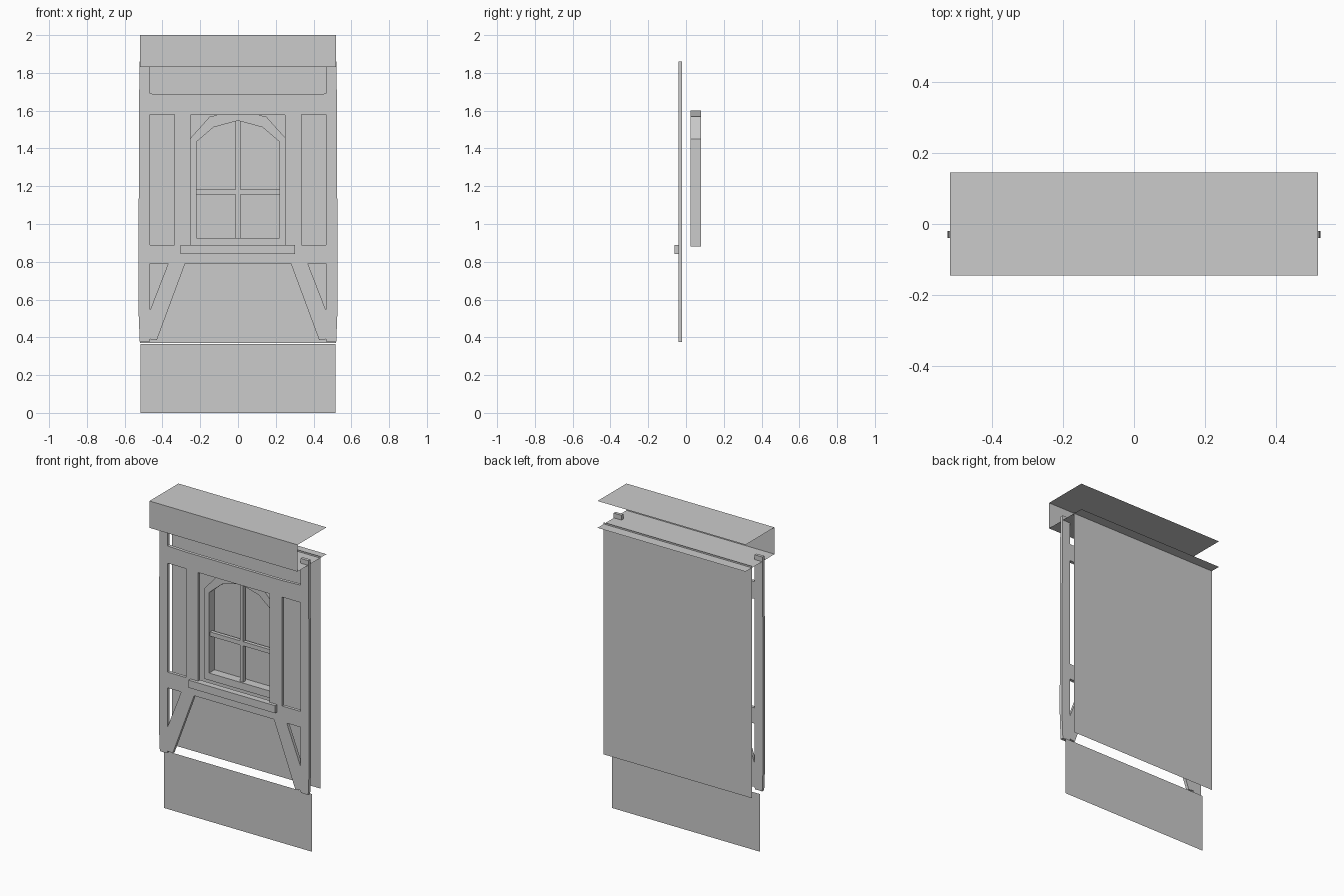
import bpy
import math
from mathutils import Matrix

if "Cube" in bpy.data.objects:
    bpy.data.objects.remove(bpy.data.objects["Cube"])

GREY = (0.6, 0.6, 0.6, 1.0)
mat = bpy.data.materials.new("plain_grey")
mat.use_nodes = True
mat.diffuse_color = GREY
mat.node_tree.nodes["Principled BSDF"].inputs["Base Color"].default_value = GREY


def add(name, mesh):
    mesh.materials.clear()
    mesh.materials.append(mat)
    obj = bpy.data.objects.new(name, mesh)
    bpy.context.collection.objects.link(obj)
    return obj


def panel(name, loops, y0, y1):
    """Solid panel from (x, z) outlines; loops inside the first are holes."""
    curve = bpy.data.curves.new(name + "_outline", "CURVE")
    curve.dimensions = "2D"
    curve.fill_mode = "BOTH"
    curve.extrude = (y1 - y0) / 2
    for loop in loops:
        spline = curve.splines.new("POLY")
        spline.points.add(len(loop) - 1)
        for point, (x, z) in zip(spline.points, loop):
            point.co = (x, z, 0, 1)
        spline.use_cyclic_u = True
    helper = bpy.data.objects.new(name + "_outline", curve)
    bpy.context.collection.objects.link(helper)
    bpy.context.view_layer.update()
    graph = bpy.context.evaluated_depsgraph_get()
    mesh = bpy.data.meshes.new_from_object(helper.evaluated_get(graph))
    bpy.data.objects.remove(helper)
    mesh.transform(Matrix.Translation((0, (y0 + y1) / 2, 0))
                   @ Matrix.Rotation(math.pi / 2, 4, "X"))
    for face in mesh.polygons:
        face.use_smooth = False
    mesh.name = name
    return add(name, mesh)


def sheet(name, corners):
    mesh = bpy.data.meshes.new(name)
    mesh.from_pydata(corners, [], [(0, 1, 2, 3)])
    return add(name, mesh)


def upright(name, w, y, z0, z1):
    return sheet(name, [(-w, y, z0), (w, y, z0), (w, y, z1), (-w, y, z1)])


def level(name, w, d, z):
    return sheet(name, [(-w, -d, z), (w, -d, z), (w, d, z), (-w, d, z)])


def flip(loop):
    return [(-x, z) for x, z in reversed(loop)]


def rect(x0, x1, z0, z1):
    return [(x0, z0), (x1, z0), (x1, z1), (x0, z1)]


def arch(w, z0, spring, mid_x, mid_z, top):
    half = [(w, z0), (w, spring), (mid_x, mid_z)]
    return half + [(0, top)] + flip(half)


# Plain sheets: plinth, back wall and the open box above
upright("base_wall", 0.517, 0.0, 0.0, 0.365)
upright("back_wall", 0.52, 0.081, 0.37, 1.84)
upright("fascia", 0.519, -0.145, 1.83, 2.0)
level("soffit", 0.519, 0.145, 1.83)
level("top_cover", 0.519, 0.145, 2.0)

# Timber frame with open panels, window opening and foot braces
side = [(0.28, 0.79), (0.43, 0.385), (0.465, 0.39), (0.47, 0.375),
        (0.52, 0.375), (0.527, 0.55), (0.525, 1.3), (0.522, 1.86),
        (0.467, 1.86), (0.467, 1.69), (0.33, 1.685)]
side_hole = rect(0.337, 0.467, 0.89, 1.58)
brace_hole = [(0.37, 0.79), (0.467, 0.54), (0.467, 0.79)]
panel("timber_frame",
      [side + flip(side), side_hole, flip(side_hole), brace_hole,
       flip(brace_hole), rect(-0.252, 0.25, 0.89, 1.578)], -0.04, -0.02)

# Window sill on the middle rail
panel("window_sill", [rect(-0.305, 0.302, 0.842, 0.89)], -0.06, -0.04)

# Arched window with glazing bars
panel("window_surround",
      [arch(0.256, 0.88, 1.45, 0.15, 1.568, 1.6),
       arch(0.22, 0.925, 1.435, 0.13, 1.512, 1.547)], 0.025, 0.08)
panel("vertical_bar", [rect(-0.012, 0.012, 0.92, 1.55)], 0.035, 0.058)
for name, x0, x1 in (("left_bar", 0.012, 0.222), ("right_bar", -0.222, -0.012)):
    panel(name, [rect(x0, x1, 1.155, 1.182)], 0.035, 0.058)
